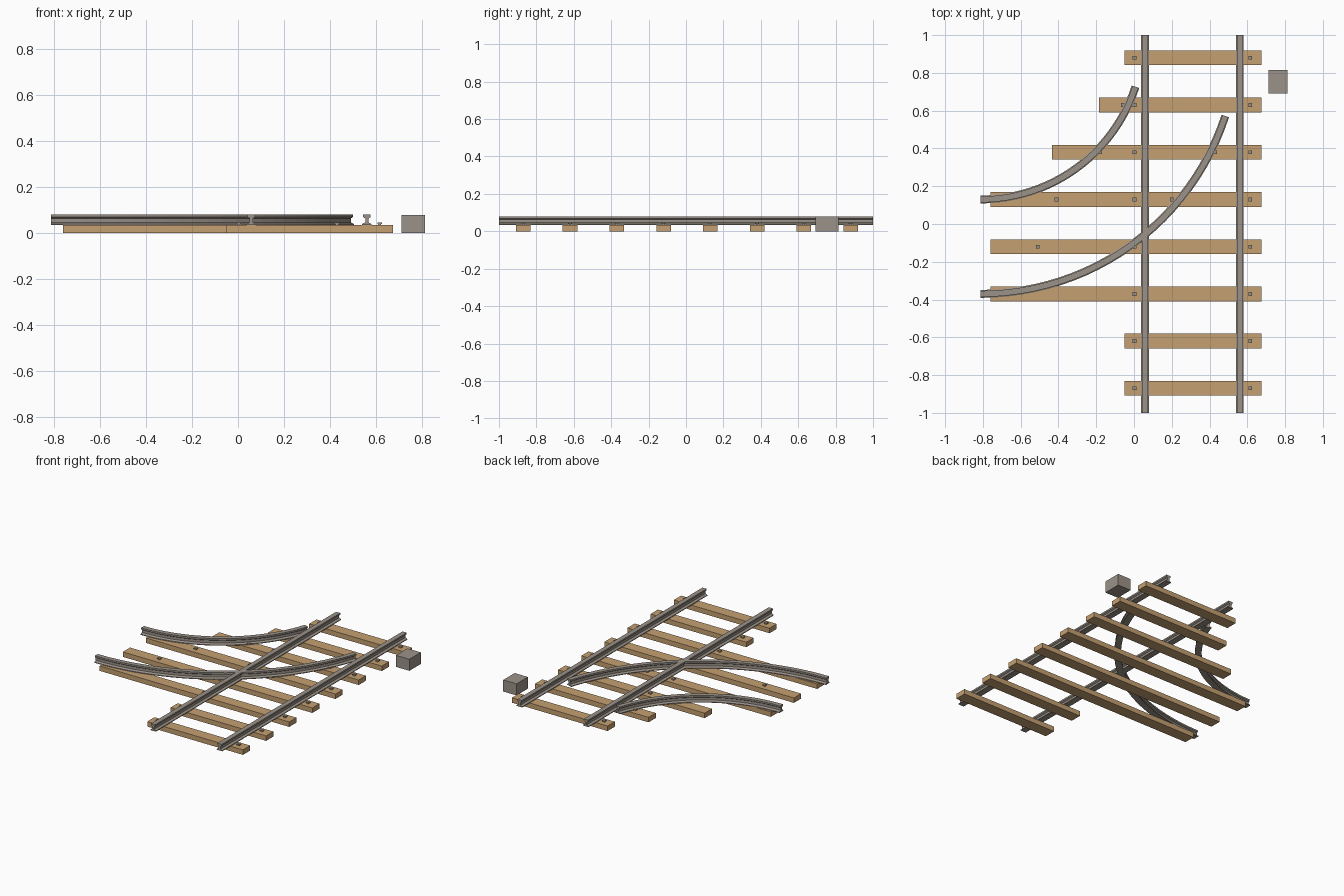
import bpy, bmesh
from math import sin, cos, radians
from mathutils import Vector

cube = bpy.data.objects.get("Cube")
if cube:
    bpy.data.objects.remove(cube, do_unlink=True)


def make_material(name, colour):
    m = bpy.data.materials.new(name)
    m.use_nodes = True
    m.diffuse_color = colour
    m.node_tree.nodes["Principled BSDF"].inputs["Base Color"].default_value = colour
    return m


wood = make_material("tan wood", (0.56, 0.35, 0.165, 1))
steel = make_material("grey steel", (0.33, 0.29, 0.25, 1))


def finish(name, bm, material):
    bmesh.ops.recalc_face_normals(bm, faces=bm.faces)
    mesh = bpy.data.meshes.new(name)
    bm.to_mesh(mesh)
    bm.free()
    mesh.materials.append(material)
    ob = bpy.data.objects.new(name, mesh)
    bpy.context.collection.objects.link(ob)
    return ob


def add_box(bm, low, high):
    low, high = Vector(low), Vector(high)
    verts = bmesh.ops.create_cube(bm, size=1)["verts"]
    bmesh.ops.scale(bm, vec=high - low, verts=verts)
    bmesh.ops.translate(bm, vec=(low + high) / 2, verts=verts)


# Half profile of a rail: flared foot, thin web, wide head
half = [(0.021, 0.034), (0.021, 0.039), (0.007, 0.046),
        (0.007, 0.063), (0.016, 0.069), (0.016, 0.08)]
profile = half + [(-u, z) for u, z in reversed(half)]


def make_rail(name, path):
    """Sweep the rail profile along (point, sideways direction) pairs."""
    bm = bmesh.new()
    rings = [[bm.verts.new((p.x + s.x * u, p.y + s.y * u, z)) for u, z in profile]
             for p, s in path]
    n = len(profile)
    for a, b in zip(rings, rings[1:]):
        for i in range(n):
            j = (i + 1) % n
            bm.faces.new((a[i], a[j], b[j], b[i]))
    bm.faces.new(rings[0])
    bm.faces.new(rings[-1])
    return finish(name, bm, steel)


# Straight rails
for name, x in (("left_straight_rail", 0.56), ("right_straight_rail", 0.058)):
    make_rail(name, [(Vector((x, y)), Vector((1, 0))) for y in (-1, 1)])

# Concentric curved rails
centre = Vector((-0.813, 0.993))
for name, radius in (("inner_curved_rail", 0.863), ("outer_curved_rail", 1.363)):
    path = []
    for i in range(25):
        a = radians(72 * i / 24)
        side = Vector((sin(a), -cos(a)))
        path.append((centre + side * radius, side))
    make_rail(name, path)

# Sleepers: y position, right-hand end, extra spikes beside the curved rails
sleepers = [(0.88, -0.05, []), (0.63, -0.185, [-0.06]),
            (0.38, -0.435, [-0.18, 0.43]), (0.13, -0.76, [-0.41, 0.2]),
            (-0.12, -0.76, [-0.51]), (-0.37, -0.76, []),
            (-0.62, -0.05, []), (-0.87, -0.05, [])]
spikes = bmesh.new()
for number, (y, end, extra) in enumerate(sleepers, 1):
    bm = bmesh.new()
    add_box(bm, (end, y - 0.039, 0), (0.674, y + 0.039, 0.034))
    finish(f"sleeper_{number}", bm, wood)
    for x in [0.003, 0.615] + extra:
        # Shank and square head
        add_box(spikes, (x - 0.006, y - 0.006, 0.03), (x + 0.006, y + 0.006, 0.039))
        add_box(spikes, (x - 0.01, y - 0.01, 0.038), (x + 0.01, y + 0.01, 0.045))
finish("spikes", spikes, steel)

# Switch box beside the track
bm = bmesh.new()
add_box(bm, (0.711, 0.692, 0), (0.812, 0.815, 0.079))
finish("switch_box", bm, steel)
